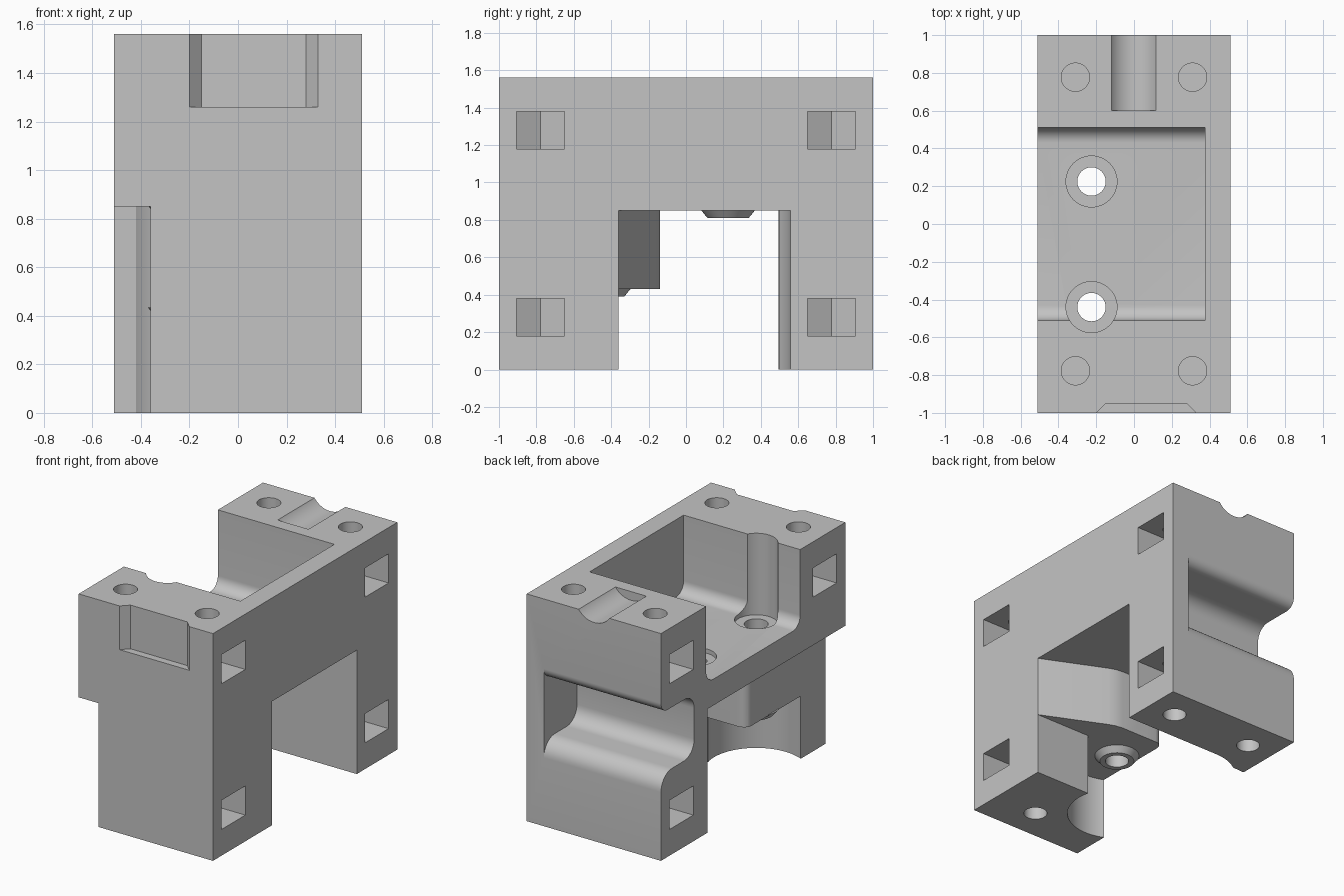
import bpy, bmesh, math

if "Cube" in bpy.data.objects:
    bpy.data.objects.remove(bpy.data.objects["Cube"])

grey = bpy.data.materials.new("plain grey")
grey.diffuse_color = (0.55, 0.55, 0.55, 1)
grey.use_nodes = True
grey.node_tree.nodes["Principled BSDF"].inputs["Base Color"].default_value = grey.diffuse_color


def prism(name, pts, axis, lo, hi, grow=None):
    """Extrude a 2D outline along x (pts are y,z), y (x,z) or z (x,y)."""
    place = {"x": lambda p, d: (d, p[0], p[1]),
             "y": lambda p, d: (p[0], d, p[1]),
             "z": lambda p, d: (p[0], p[1], d)}[axis]
    bm = bmesh.new()
    a = [bm.verts.new(place(p, lo)) for p in pts]
    b = [bm.verts.new(place(p, hi)) for p in (grow or pts)]
    bm.faces.new(a)
    bm.faces.new(b)
    n = len(pts)
    for i in range(n):
        j = (i + 1) % n
        bm.faces.new((a[i], a[j], b[j], b[i]))
    bmesh.ops.recalc_face_normals(bm, faces=bm.faces)
    me = bpy.data.meshes.new(name)
    bm.to_mesh(me)
    bm.free()
    me.materials.append(grey)
    ob = bpy.data.objects.new(name, me)
    bpy.context.collection.objects.link(ob)
    return ob


def arc(cx, cy, r, a0, a1, n=10):
    return [(cx + r * math.cos(math.radians(a0 + (a1 - a0) * i / n)),
             cy + r * math.sin(math.radians(a0 + (a1 - a0) * i / n))) for i in range(n + 1)]


def circle(cx, cy, r, n=48):
    return arc(cx, cy, r, 0, 360, n)[:-1]


def rect(x0, y0, x1, y1):
    return [(x0, y0), (x1, y0), (x1, y1), (x0, y1)]


def combine(tool, op="DIFFERENCE"):
    tool.hide_render = True
    mod = body.modifiers.new("shape", "BOOLEAN")
    mod.operation, mod.solver, mod.object = op, "EXACT", tool
    bpy.context.view_layer.objects.active = body
    bpy.ops.object.modifier_apply(modifier=mod.name)
    bpy.data.objects.remove(tool, do_unlink=True)


# main block
body = prism("bracket_body", rect(-0.51, -1, 0.51, 1), "z", 0, 1.56)

# space under the bridge, leaving two legs and the screw boss
a0 = 180 - math.degrees(math.acos(0.195 / 0.335))
under = [(0.6, -0.36), (0.51, -0.36), (0.08, -0.165), (0.03, -0.147), (-0.02, -0.14)]
under += arc(-0.30, -0.20, 0.06, 90, 180, 6)
under += [(-0.36, -1.1), (-0.6, -1.1), (-0.6, 0.49)]
under += arc(-0.225, 0.225, 0.335, a0, 90, 12)
under += [(0.6, 0.56)]
combine(prism("under_space", under, "z", -0.1, 0.85))
combine(prism("boss_underside", rect(-0.6, -0.36, 0.6, 0.0), "z", -0.1, 0.43))
combine(prism("leg_clearance", circle(-0.225, -0.44, 0.32, 64), "z", -0.1, 0.43))

# pocket in the top, rounded at its floor and open on the left
pocket = [(-0.51, 1.7)] + arc(-0.43, 1.11, 0.08, 180, 270) + arc(0.43, 1.11, 0.08, 270, 360) + [(0.51, 1.7)]
combine(prism("top_pocket", pocket, "x", -0.6, 0.375))

# rounded recess in the back face, open on the left
recess = [(1.1, 1.08), (1.0, 1.08)] + arc(0.93, 1.08, 0.07, -10, -90, 6)
recess += arc(0.74, 0.91, 0.10, 90, 180, 8) + arc(0.75, 0.70, 0.11, 180, 270, 8)
recess += arc(0.88, 0.47, 0.12, 90, 0, 8) + [(1.1, 0.47)]
combine(prism("back_recess", recess, "x", -0.6, 0.38))

# shallow notch in the front face
combine(prism("front_notch", [(-0.25, -1.05), (-0.15, -0.95), (0.28, -0.95), (0.38, -1.05)],
              "z", 1.26, 1.7))

# rounded groove on top at the back
combine(prism("top_groove", circle(-0.002, 1.645, 0.145), "y", 0.6, 1.1))

# screw holes through the bridge, with tapered collars below
for y, z in ((0.225, 0.81), (-0.44, 0.39)):
    combine(prism("collar", circle(-0.225, y, 0.11), "z", z, z + 0.045,
                  circle(-0.225, y, 0.147)), "UNION")
    combine(prism("screw_hole", circle(-0.225, y, 0.075), "z", 0.3, 1.2))
    combine(prism("screw_head_hole", circle(-0.225, y, 0.135), "z", 1.0, 1.7))


# corner bolt holes, each with a nut slot opening on the side
def bolt(x, y, side, top):
    lo, hi = (1.12, 1.7) if top else (-0.1, 0.44)
    combine(prism("bolt_hole", circle(x, y, 0.075, 32), "z", lo, hi))
    slot = [(side * 0.6, y - 0.128), (x - side * 0.075, y - 0.128), (x - side * 0.15, y),
            (x - side * 0.075, y + 0.128), (side * 0.6, y + 0.128)]
    z = 1.18 if top else 0.18
    combine(prism("nut_slot", slot, "z", z, z + 0.2))


for side in (-1, 1):
    for y in (-0.777, 0.777):
        bolt(side * 0.31, y, side, True)
    bolt(side * 0.31, 0.777, side, False)
bolt(0.18, -0.777, 1, False)

# smooth curves, sharp edges
bpy.ops.object.select_all(action="DESELECT")
body.select_set(True)
bpy.context.view_layer.objects.active = body
bpy.ops.object.shade_smooth_by_angle(angle=math.radians(30))
